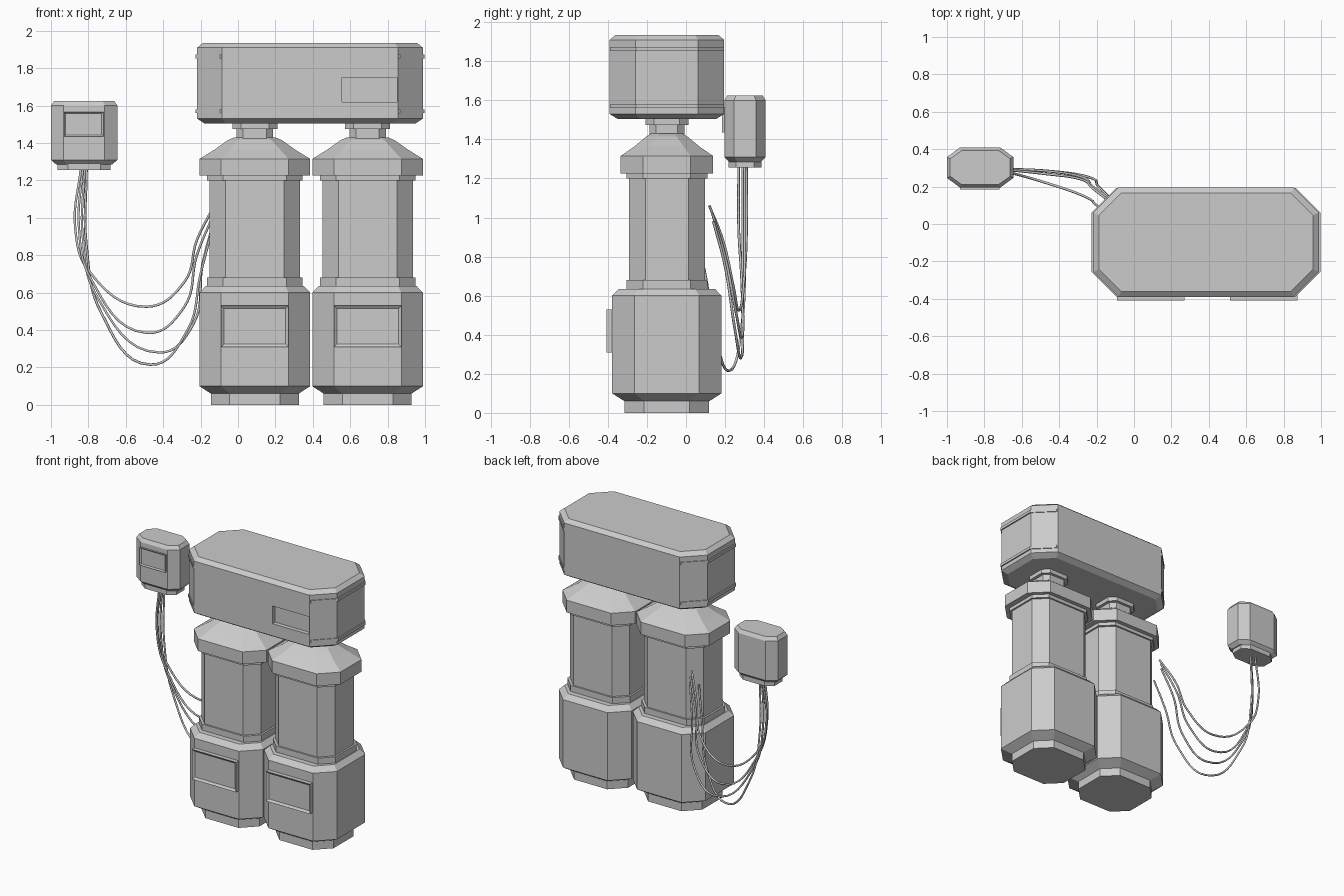
import bpy, bmesh
from mathutils import Vector

cube = bpy.data.objects.get("Cube")
if cube:
    bpy.data.objects.remove(cube, do_unlink=True)

grey = bpy.data.materials.new("plain grey")
grey.use_nodes = True
COLOR = (0.6, 0.6, 0.6, 1)
grey.diffuse_color = COLOR
grey.node_tree.nodes["Principled BSDF"].inputs["Base Color"].default_value = COLOR


def finish(name, bm):
    bmesh.ops.recalc_face_normals(bm, faces=bm.faces)
    mesh = bpy.data.meshes.new(name)
    bm.to_mesh(mesh)
    bm.free()
    mesh.materials.append(grey)
    obj = bpy.data.objects.new(name, mesh)
    bpy.context.collection.objects.link(obj)
    return obj


def octagon_stack(name, cx, cy, rings):
    """Loft chamfered rectangles; each ring is (z, half x, half y, chamfer x, chamfer y)."""
    bm = bmesh.new()
    loops = []
    for z, hx, hy, kx, ky in rings:
        pts = [(hx, ky - hy), (hx, hy - ky), (hx - kx, hy), (kx - hx, hy),
               (-hx, hy - ky), (-hx, ky - hy), (kx - hx, -hy), (hx - kx, -hy)]
        loops.append([bm.verts.new((cx + x, cy + y, z)) for x, y in pts])
    for a, b in zip(loops, loops[1:]):
        for i in range(8):
            j = (i + 1) % 8
            bm.faces.new((a[i], a[j], b[j], b[i]))
    bm.faces.new(loops[0][::-1])
    bm.faces.new(loops[-1])
    return finish(name, bm)


def box(name, lo, hi):
    bm = bmesh.new()
    bmesh.ops.create_cube(bm, size=1)
    lo, hi = Vector(lo), Vector(hi)
    for v in bm.verts:
        v.co = (lo + hi) / 2 + v.co * (hi - lo)
    return finish(name, bm)


def framed_panel(name, x0, x1, y0, y1, z0, z1, rim, depth):
    """Raised plate whose front face is inset and sunk."""
    obj = box(name, (x0, y0, z0), (x1, y1, z1))
    bm = bmesh.new()
    bm.from_mesh(obj.data)
    bm.normal_update()
    front = min(bm.faces, key=lambda f: f.calc_center_median().y)
    bmesh.ops.inset_region(bm, faces=[front], thickness=rim)
    bmesh.ops.translate(bm, verts=front.verts, vec=(0, depth, 0))
    bm.to_mesh(obj.data)
    bm.free()


def square_rings(rows):
    return [(z, hx, hy, c, c) for z, hx, hy, c in rows]


# Two columns, each with base, shaft, collar and neck
CY = -0.098
for side, cx in (("right", 0.09), ("left", 0.693)):
    octagon_stack(side + "_lower_body", cx, CY, square_rings([
        (0, .235, .217, .10), (.06, .235, .217, .10), (.10, .296, .28, .115),
        (.60, .296, .28, .115), (.635, .262, .246, .10)]))
    octagon_stack(side + "_shaft", cx, CY, square_rings([
        (.63, .242, .195, .085), (1.23, .242, .195, .085)]))
    for name, z0, z1 in (("lower_ring", .63, .68), ("upper_ring", 1.2, 1.23)):
        octagon_stack(f"{side}_{name}", cx, CY, square_rings([
            (z0, .255, .207, .085), (z1, .255, .207, .085)]))
    octagon_stack(side + "_collar", cx, CY, square_rings([
        (1.225, .296, .237, .115), (1.315, .296, .237, .115),
        (1.365, .215, .165, .08), (1.415, .145, .105, .055), (1.43, .11, .08, .04)]))
    octagon_stack(side + "_neck", cx, CY, square_rings([
        (1.42, .097, .09, .035), (1.475, .097, .09, .035),
        (1.475, .12, .11, .045), (1.51, .12, .11, .045)]))
    framed_panel(side + "_body_panel", cx - .18, cx + .18, -.408, -.37, .31, .53, .022, .012)

# Large head block with a sunk window
HX, HY = .385, -.0975
head = octagon_stack("head_block", HX, HY, square_rings([
    (1.505, .565, .253, .115), (1.53, .603, .293, .133),
    (1.91, .603, .293, .133), (1.935, .573, .263, .12)]))
cutter = box("window_cutter", (.555, -.5, 1.62), (.85, -.36, 1.75))
cutter.hide_render = True
cutter.hide_viewport = True
cut = head.modifiers.new("window", "BOOLEAN")
cut.object = cutter
cut.operation = "DIFFERENCE"
cut.solver = "EXACT"
# Ridges wrap the ends only; their long sides stay inside the block
for name, z in (("head_lower_ridge", 1.56), ("head_upper_ridge", 1.852)):
    octagon_stack(name, HX, HY, square_rings([
        (z, .612, .291, .132), (z + .02, .612, .291, .132)]))

# Small hanging control box
BX, BY = -.8225, .302
octagon_stack("control_box", BX, BY, [
    (1.285, .15, .08, .055, .04), (1.31, .1775, .106, .068, .05),
    (1.6, .1775, .106, .068, .05), (1.625, .16, .09, .06, .043)])
octagon_stack("control_box_foot", BX, BY, [
    (1.255, .142, .085, .055, .04), (1.3, .142, .085, .055, .04)])
framed_panel("control_box_panel", -.93, -.72, .184, .21, 1.435, 1.565, .012, .008)

# Cables sagging from the control box to the right column
cables = [
    [(-.84, .31, 1.27), (-.87, .31, .94), (-.8, .3, .72), (-.49, .27, .525),
     (-.285, .24, .66), (-.22, .19, .88), (-.13, .12, 1.06)],
    [(-.83, .27, 1.27), (-.85, .27, .94), (-.79, .285, .68), (-.49, .285, .385),
     (-.29, .255, .52), (-.22, .2, .8), (-.13, .135, 1.02)],
    [(-.82, .29, 1.27), (-.83, .29, .9), (-.76, .29, .59), (-.42, .28, .28),
     (-.24, .25, .43), (-.19, .2, .75), (-.13, .14, .98)],
    [(-.81, .3, 1.27), (-.81, .3, .85), (-.73, .29, .49), (-.47, .22, .215),
     (-.27, .15, .4), (-.2, .1, .7), (-.14, .05, .93)]]
for n, points in enumerate(cables, 1):
    curve = bpy.data.curves.new(f"cable_{n}", "CURVE")
    curve.dimensions = "3D"
    curve.bevel_depth = .007
    curve.bevel_resolution = 1
    curve.use_fill_caps = True
    curve.resolution_u = 8
    spline = curve.splines.new("BEZIER")
    spline.bezier_points.add(len(points) - 1)
    for p, co in zip(spline.bezier_points, points):
        p.co = co
        p.handle_left_type = p.handle_right_type = "AUTO"
    curve.materials.append(grey)
    bpy.context.collection.objects.link(bpy.data.objects.new(f"cable_{n}", curve))
